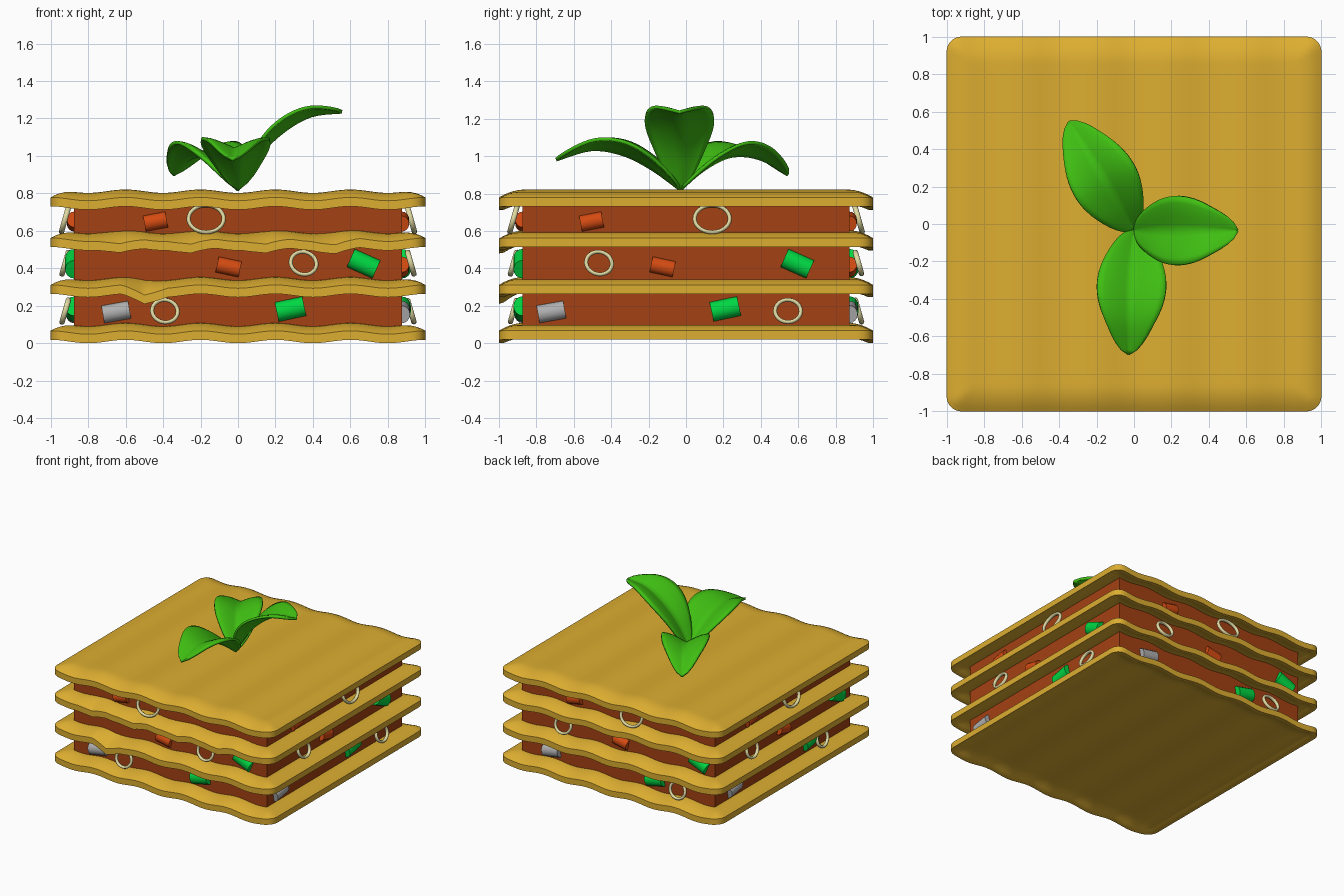
import bpy, bmesh, math, random
from mathutils import Matrix, Vector

if "Cube" in bpy.data.objects:
    bpy.data.objects.remove(bpy.data.objects["Cube"])

random.seed(4)


def material(name, rgb):
    m = bpy.data.materials.new(name)
    m.diffuse_color = (*rgb, 1)
    m.use_nodes = True
    m.node_tree.nodes["Principled BSDF"].inputs["Base Color"].default_value = m.diffuse_color
    return m


PASTA = material("pasta_yellow", (0.72, 0.42, 0.03))
SAUCE = material("sauce_red_brown", (0.37, 0.052, 0.006))
CARROT = material("carrot_orange", (0.66, 0.07, 0.006))
CELERY = material("celery_green", (0.0, 0.68, 0.055))
MUSHROOM = material("mushroom_grey", (0.43, 0.43, 0.43))
ONION = material("onion_cream", (0.75, 0.70, 0.36))
LEAF = material("leaf_green", (0.05, 0.52, 0.006))


def make(name, bm, mat, smooth=40):
    bmesh.ops.recalc_face_normals(bm, faces=bm.faces)
    me = bpy.data.meshes.new(name)
    bm.to_mesh(me)
    bm.free()
    me.materials.append(mat)
    ob = bpy.data.objects.new(name, me)
    bpy.context.collection.objects.link(ob)
    bpy.ops.object.select_all(action='DESELECT')
    ob.select_set(True)
    bpy.context.view_layer.objects.active = ob
    bpy.ops.object.shade_smooth_by_angle(angle=math.radians(smooth))
    return ob


# Wavy pasta sheet with a rounded, drooping rim and optional drips at the front
def sheet(name, top, drips=(), drip_depth=0.0, drip_width=0.1):
    bm = bmesh.new()
    bmesh.ops.create_grid(bm, x_segments=80, y_segments=80, size=1)
    lower = bmesh.ops.extrude_face_region(bm, geom=bm.faces[:], use_keep_orig=True)
    low = {v for v in lower["geom"] if isinstance(v, bmesh.types.BMVert)}
    for v in bm.verts:
        x, y = v.co.x, v.co.y
        rim = max(abs(x), abs(y))
        k = max(0, (rim - 0.86) / 0.14)
        k = k * k
        z = top + 0.009 * math.cos(2 * math.pi * (x - 0.2) / 0.4)
        if v in low:
            z -= 0.063 + 0.027 * min(1, k * 1.5)
        else:
            z -= 0.042 * k
        # front drips
        if y < -0.85:
            f = (-y - 0.85) / 0.15
            for d in drips:
                z -= drip_depth * f * max(0, 1 - abs(x - d) / drip_width)
        # rounded corners
        r = 0.08
        cx, cy = abs(x) - (1 - r), abs(y) - (1 - r)
        if cx > 0 and cy > 0:
            s = max(cx, cy) / math.hypot(cx, cy)
            x = math.copysign(1 - r + cx * s, x)
            y = math.copysign(1 - r + cy * s, y)
        v.co = (x, y, z)
    return make(name, bm, PASTA, 50)


TOPS = [0.10, 0.345, 0.595, 0.812]
sheet("pasta_sheet_1", TOPS[0])
sheet("pasta_sheet_2", TOPS[1], [-0.5], 0.045, 0.12)
sheet("pasta_sheet_3", TOPS[2], [-0.63, -0.25, 0.15, 0.52], 0.03, 0.13)
sheet("pasta_sheet_4", TOPS[3])

# Sauce filling between the sheets
for i in range(3):
    z0, z1 = TOPS[i] - 0.03, TOPS[i + 1] - 0.03
    bm = bmesh.new()
    bmesh.ops.create_cube(bm, size=1, matrix=Matrix.Translation((0, 0, (z0 + z1) / 2))
                          @ Matrix.Diagonal((1.75, 1.75, z1 - z0, 1)))
    make(f"sauce_filling_{i + 1}", bm, SAUCE)


# Vegetable pieces stuck in the sides; s runs left to right as seen from outside
def place(side, s, out, z, tilt, lean=0):
    return (Matrix.Rotation(math.radians(90 * side), 4, 'Z') @ Matrix.Translation((s, -out, z))
            @ Matrix.Rotation(math.radians(lean), 4, 'X')
            @ Matrix.Rotation(math.radians(-tilt), 4, 'Y'))


def chunk(name, mat, side, s, z, tilt, w, h):
    bm = bmesh.new()
    m = (place(side, s, 0.875, z, tilt) @ Matrix.Diagonal((1, 0.9, 1, 1))
         @ Matrix.Rotation(math.pi / 2, 4, 'Y'))
    bmesh.ops.create_cone(bm, cap_ends=True, segments=16, radius1=h / 2, radius2=h / 2,
                          depth=w, matrix=m)
    make(name, bm, mat)


def ring(name, side, s, z, rx, rz, tilt):
    bm = bmesh.new()
    m = place(side, s, 0.922, z, tilt, -16)
    n, k, t = 28, 8, 0.011
    rows = []
    for i in range(n):
        a = 2 * math.pi * i / n
        row = []
        for j in range(k):
            b = 2 * math.pi * j / k
            d = t * math.cos(b)
            row.append(bm.verts.new(m @ Vector(((rx - t + d) * math.cos(a), 1.3 * t * math.sin(b),
                                                (rz - t + d) * math.sin(a)))))
        rows.append(row)
    for i in range(n):
        for j in range(k):
            p, q = rows[i], rows[(i + 1) % n]
            bm.faces.new((p[j], q[j], q[(j + 1) % k], p[(j + 1) % k]))
    make(name, bm, ONION, 60)


# positions per side (front, right, back, left):
# mushroom, low ring, low celery, mid ring, mid carrot, mid celery, top carrot, top ring
SIDES = [
    ("front", -0.65, -0.39, 0.28, 0.35, -0.05, 0.67, -0.44, -0.17),
    ("right", -0.72, 0.545, 0.21, -0.465, -0.125, 0.595, -0.505, 0.14),
    ("back", -0.60, 0.57, 0.34, -0.47, 0.03, 0.74, -0.39, 0.15),
    ("left", -0.64, 0.45, 0.34, -0.46, 0.0, 0.69, -0.42, 0.05),
]
for i, (n, mu, r1, c1, r2, o2, c2, o3, r3) in enumerate(SIDES):
    chunk(f"mushroom_{n}", MUSHROOM, i, mu, 0.167, 10, 0.145, 0.095)
    chunk(f"celery_low_{n}", CELERY, i, c1, 0.183, 12, 0.15, 0.105)
    chunk(f"carrot_mid_{n}", CARROT, i, o2, 0.408, -12, 0.125, 0.085)
    chunk(f"celery_mid_{n}", CELERY, i, c2, 0.425, -24, 0.15, 0.105)
    chunk(f"carrot_top_{n}", CARROT, i, o3, 0.65, 11, 0.12, 0.085)
    ring(f"onion_low_{n}", i, r1, 0.172, 0.08, 0.073, random.uniform(-30, 40))
    ring(f"onion_mid_{n}", i, r2, 0.428, 0.081, 0.073, random.uniform(-30, 40))
    ring(f"onion_top_{n}", i, r3, 0.665, 0.105, 0.086, 0)


# Garnish leaf: creased blade swept along a curve of (distance, height) points
def leaf(name, angle, path, width, cup, base):
    bm = bmesh.new()
    nt, ns = 20, 10
    c, s_ = math.cos(math.radians(angle)), math.sin(math.radians(angle))
    rows = []
    for i in range(nt + 1):
        t = i / nt
        f = t * (len(path) - 1)
        j = min(int(f), len(path) - 2)
        u = f - j
        p0, p1, p2, p3 = (Vector(path[max(0, min(len(path) - 1, j + q))]) for q in (-1, 0, 1, 2))
        p = 0.5 * (2 * p1 + (p2 - p0) * u + (2 * p0 - 5 * p1 + 4 * p2 - p3) * u * u
                   + (3 * p1 - p0 - 3 * p2 + p3) * u ** 3)
        prof = math.sin(math.pi * min(1, t) ** 0.95) if 0 < i < nt else 0
        w = width * max(0.03, prof ** 0.75)
        row = []
        for q in range(ns + 1):
            s = q / ns * 2 - 1
            lift = cup * (w / width) * abs(s) ** 1.1 * (1.5 - 0.5 * s * s) * (1.25 - 0.6 * t)
            d, side = p.x, s * w
            row.append(bm.verts.new((base[0] + d * c - side * s_, base[1] + d * s_ + side * c,
                                     p.y + lift)))
        rows.append(row)
    for i in range(nt):
        for q in range(ns):
            bm.faces.new((rows[i][q], rows[i + 1][q], rows[i + 1][q + 1], rows[i][q + 1]))
    ob = make(name, bm, LEAF, 60)
    mod = ob.modifiers.new("thickness", 'SOLIDIFY')
    mod.thickness = 0.018
    mod.offset = 0


leaf("leaf_right", 0, [(0, 0.82), (0.11, 1.0), (0.24, 1.13), (0.39, 1.215), (0.555, 1.235)],
     0.185, 0.075, (0, -0.035))
leaf("leaf_front", 267.5, [(0, 0.82), (0.15, 0.93), (0.31, 1.01), (0.48, 1.035), (0.665, 0.98)],
     0.185, 0.075, (0, -0.03))
leaf("leaf_back", 121, [(0, 0.82), (0.15, 0.93), (0.32, 1.0), (0.5, 0.985), (0.67, 0.90)],
     0.18, 0.075, (0, -0.03))
